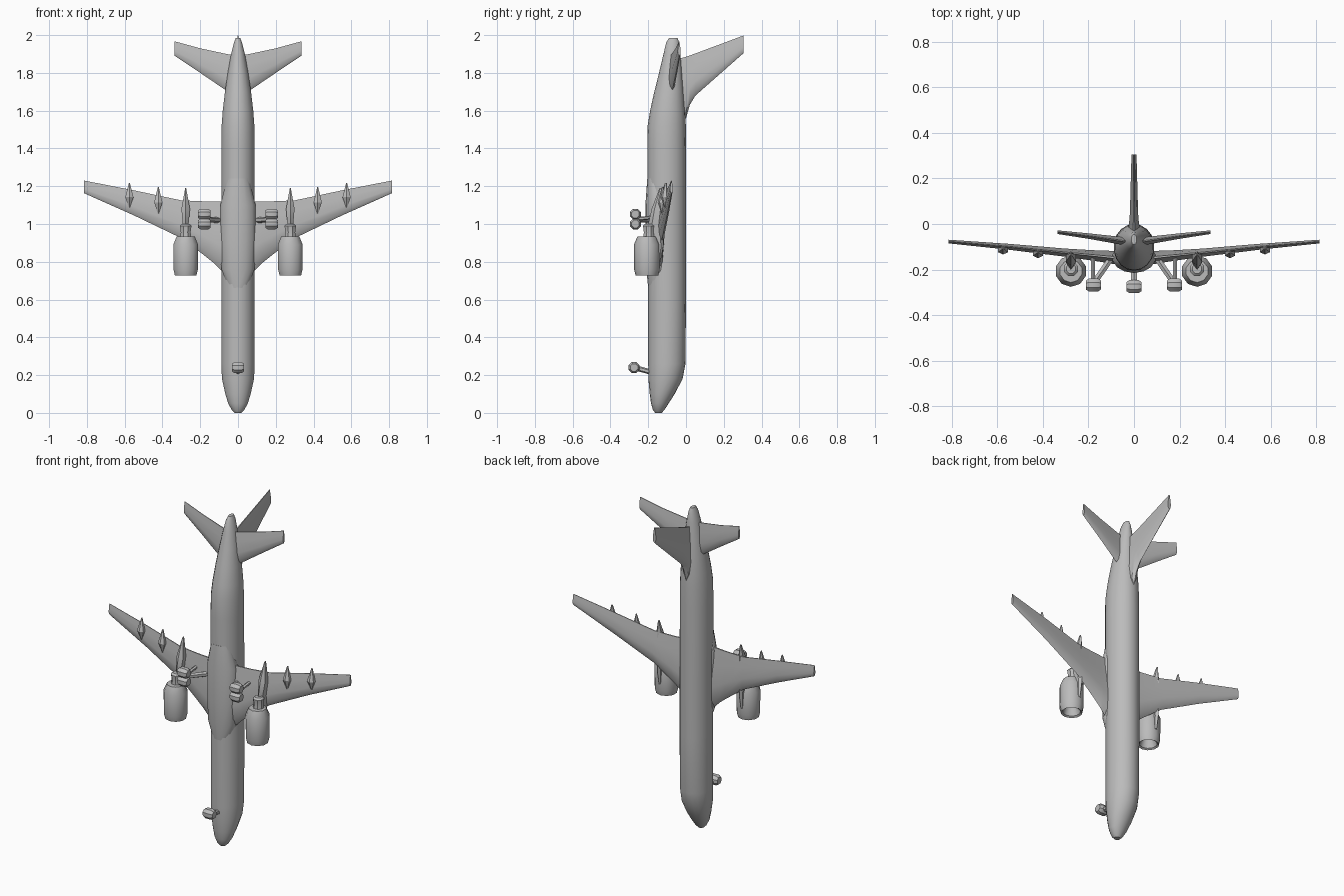
import bpy, bmesh, math
from mathutils import Vector

cube = bpy.data.objects.get("Cube")
if cube:
    bpy.data.objects.remove(cube, do_unlink=True)

grey = bpy.data.materials.new("plain grey")
grey.use_nodes = True
COLOUR = (0.5, 0.5, 0.5, 1)
grey.diffuse_color = COLOUR
grey.node_tree.nodes["Principled BSDF"].inputs["Base Color"].default_value = COLOUR


def loft(name, rings, angle=35):
    """Skin a list of equal-length point rings and cap both ends."""
    bm = bmesh.new()
    loops = [[bm.verts.new(p) for p in ring] for ring in rings]
    n = len(loops[0])
    for a, b in zip(loops, loops[1:]):
        for i in range(n):
            j = (i + 1) % n
            bm.faces.new((a[i], a[j], b[j], b[i]))
    bm.faces.new(loops[0])
    bm.faces.new(loops[-1])
    bmesh.ops.recalc_face_normals(bm, faces=bm.faces)
    mesh = bpy.data.meshes.new(name)
    bm.to_mesh(mesh)
    bm.free()
    mesh.materials.append(grey)
    obj = bpy.data.objects.new(name, mesh)
    bpy.context.collection.objects.link(obj)
    bpy.ops.object.select_all(action="DESELECT")
    obj.select_set(True)
    bpy.context.view_layer.objects.active = obj
    bpy.ops.object.shade_smooth_by_angle(angle=math.radians(angle))
    return obj


def oval(x, y, z, rx, ry, sides, turn=0.5):
    step = 2 * math.pi / sides
    return [(x + rx * math.cos((i + turn) * step),
             y + ry * math.sin((i + turn) * step), z) for i in range(sides)]


def body(name, stations, sides, x=0, angle=35):
    """Stations are (z, half width, lowest y, highest y)."""
    return loft(name, [oval(x, (lo + hi) / 2, z, w, (hi - lo) / 2, sides)
                       for z, w, lo, hi in stations], angle)


def foil(span, y, front, back, thick):
    """Airfoil section running along z at one span position."""
    c, t = back - front, thick / 2
    shape = [(0, 0), (.12, .75), (.35, 1), (.7, .6), (1, .15),
             (1, -.15), (.7, -.6), (.35, -1), (.12, -.75)]
    return [(span, y + t * v, front + c * u) for u, v in shape]


def strut(name, a, b, r, sides=6):
    a, b = Vector(a), Vector(b)
    turn = (b - a).to_track_quat("Z", "Y")
    ring = [turn @ Vector(p) for p in oval(0, 0, 0, r, r, sides)]
    loft(name, [[a + p for p in ring], [b + p for p in ring]])


def wheel(name, x, y, z, r, half):
    """Wheel with its axle along x and chamfered shoulders."""
    rings = []
    for dx, k in ((-half, .7), (-half * .6, 1), (half * .6, 1), (half, .7)):
        rings.append([(x + dx, y + v, z + u)
                      for u, v, _ in oval(0, 0, 0, r * k, r * k, 8)])
    loft(name, rings)


# Fuselage, nose down, belly facing -y
body("fuselage", [
    (0, .018, -.163, -.128), (.015, .033, -.175, -.115),
    (.05, .053, -.185, -.092), (.1, .068, -.192, -.06),
    (.18, .086, -.199, -.018), (.26, .09, -.2, -.003), (.6, .09, -.2, 0),
    (1.4, .09, -.205, 0), (1.52, .088, -.203, -.001), (1.6, .082, -.19, -.004),
    (1.7, .07, -.168, -.011), (1.8, .055, -.143, -.02),
    (1.9, .037, -.119, -.03), (1.96, .022, -.105, -.036),
    (1.985, .012, -.09, -.045)], 18)
body("belly_fairing", [
    (.66, .05, -.2, -.12), (.76, .09, -.21, -.09), (.9, .096, -.215, -.08),
    (1.1, .096, -.215, -.08), (1.24, .06, -.205, -.12)], 14)

# Tail fin: built as a wing, then its span is turned towards +y
fin = [(-.06, 1.55, 1.87, .05), (0, 1.56, 1.885, .046), (.02, 1.63, 1.892, .04),
       (.05, 1.68, 1.903, .036), (.305, 1.905, 1.998, .022)]
loft("tail_fin", [[(v, s, z) for s, v, z in foil(s, 0, f, b, t)]
                  for s, f, b, t in fin])

for side, s in (("left", 1), ("right", -1)):
    # Wing with flared root
    wing = [(.0, -.15, .74, 1.12, .06), (.09, -.147, .755, 1.12, .058),
            (.13, -.143, .795, 1.12, .052), (.18, -.138, .835, 1.12, .046),
            (.3, -.126, .925, 1.125, .036), (.55, -.1, 1.045, 1.178, .026),
            (.815, -.077, 1.163, 1.23, .016)]
    loft(side + "_wing", [foil(s * x, *rest) for x, *rest in wing])

    # Tailplane
    tail = [(.0, -.08, 1.67, 1.89, .038), (.06, -.073, 1.705, 1.9, .034),
            (.2, -.053, 1.8, 1.93, .024), (.335, -.036, 1.89, 1.967, .016)]
    loft(side + "_tailplane", [foil(s * x, *rest) for x, *rest in tail])

    # Engine nacelle with a recessed intake, then the exhaust core
    ex, ey = s * .277, -.207
    nacelle = [(.79, .035), (.735, .05), (.728, .06), (.76, .068),
               (.89, .069), (.935, .05)]
    loft(side + "_engine", [oval(ex, ey, z, r, r, 10) for z, r in nacelle])
    core = [(.92, .034), (.955, .028), (.99, .033), (1.0, .022)]
    loft(side + "_exhaust", [oval(ex, ey + .01, z, r, r, 8) for z, r in core])

    # Engine pylon
    pylon = [(.8, .008, -.155, -.135), (.88, .014, -.17, -.12),
             (1.0, .018, -.2, -.12), (1.08, .026, -.182, -.12),
             (1.19, .003, -.14, -.125)]
    body(side + "_pylon", pylon, 6, s * .277)

    # Flap track fairings
    for i, (x, z, y, long) in enumerate([(.422, 1.125, -.124, .07),
                                         (.575, 1.152, -.108, .065)]):
        body(f"{side}_flap_fairing_{i + 1}", [
            (z - long, .003, y - .006, y + .006),
            (z - .01, .025, y - .026, y + .014),
            (z + long, .003, y - .004, y + .006)], 6, s * x, 20)

    # Main landing gear: leg, brace and a pair of bogie wheels
    strut(side + "_main_leg", (s * .1, -.15, 1.02), (s * .18, -.265, 1.025), .015)
    strut(side + "_main_brace", (s * .18, -.14, 1.04), (s * .18, -.27, 1.025), .01)
    for i, z in enumerate((1.0, 1.052)):
        wheel(f"{side}_main_wheel_{i + 1}", s * .178, -.268, z, .031, .033)

# Nose landing gear
strut("nose_leg", (0, -.18, .215), (0, -.275, .24), .014)
wheel("nose_wheel", 0, -.275, .24, .031, .033)
